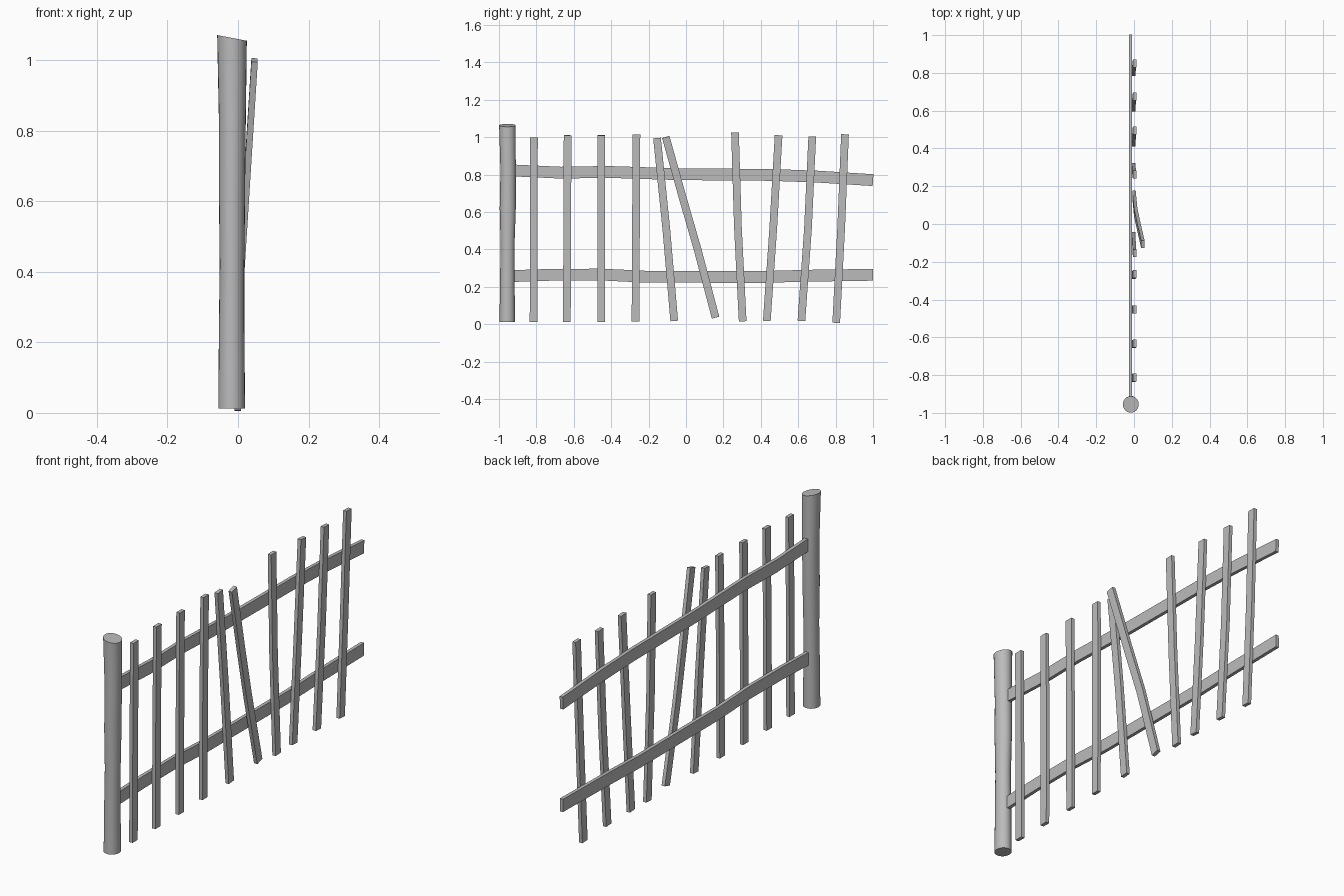
import bpy
import bmesh
import math
from mathutils import Vector

if "Cube" in bpy.data.objects:
    bpy.data.objects.remove(bpy.data.objects["Cube"], do_unlink=True)

# One weathered grey for the whole fence
wood = bpy.data.materials.new("weathered_grey")
wood.use_nodes = True
GREY = (0.5, 0.5, 0.5, 1)
wood.diffuse_color = GREY
wood.node_tree.nodes["Principled BSDF"].inputs["Base Color"].default_value = GREY


def loft(name, rings, smooth=False):
    """Skin a list of equal-sized rings and cap both ends."""
    bm = bmesh.new()
    loops = [[bm.verts.new(p) for p in ring] for ring in rings]
    for a, b in zip(loops, loops[1:]):
        for i in range(len(a)):
            j = (i + 1) % len(a)
            bm.faces.new((a[i], a[j], b[j], b[i]))
    bm.faces.new(loops[0])
    bm.faces.new(loops[-1])
    bmesh.ops.recalc_face_normals(bm, faces=bm.faces)
    mesh = bpy.data.meshes.new(name)
    bm.to_mesh(mesh)
    bm.free()
    mesh.materials.append(wood)
    obj = bpy.data.objects.new(name, mesh)
    bpy.context.collection.objects.link(obj)
    if smooth:
        bpy.ops.object.select_all(action="DESELECT")
        obj.select_set(True)
        bpy.context.view_layer.objects.active = obj
        bpy.ops.object.shade_smooth_by_angle(angle=math.radians(40))
    return obj


def plank(name, path, width, depth):
    """Rectangular board following a path in the YZ plane, leaning freely in X."""
    pts = [Vector(p) for p in path]
    rings = []
    for i, p in enumerate(pts):
        along = pts[min(i + 1, len(pts) - 1)] - pts[max(i - 1, 0)]
        side = Vector((0, -along.z, along.y)).normalized() * width / 2
        out = side.cross(along).normalized() * depth / 2
        rings.append([p + side + out, p - side + out, p - side - out, p + side - out])
    return loft(name, rings)


# Round post: height, centre x, centre y, x radius, y radius
POST = [(0.012, -0.018, -0.956, 0.038, 0.041), (0.25, -0.018, -0.955, 0.036, 0.039),
        (0.42, -0.017, -0.954, 0.035, 0.037), (0.62, -0.017, -0.953, 0.037, 0.043),
        (0.82, -0.016, -0.951, 0.038, 0.041), (1.063, -0.017, -0.955, 0.042, 0.044)]
SIDES = 24
post_rings = []
for z, cx, cy, rx, ry in POST:
    ring = []
    for k in range(SIDES):
        a = math.tau * k / SIDES
        slope = -0.008 * math.cos(a) if z > 1 else 0  # slanted saw cut on top
        ring.append((cx + rx * math.cos(a), cy + ry * math.sin(a), z + slope))
    post_rings.append(ring)
loft("post", post_rings, smooth=True)

# Two sagging rails, given as (y, z)
RAILS = {
    "upper_rail": [(-0.93, 0.822), (-0.67, 0.81), (-0.42, 0.814), (-0.05, 0.802),
                   (0.45, 0.798), (0.7, 0.789), (1.0, 0.77)],
    "lower_rail": [(-0.93, 0.257), (-0.72, 0.264), (-0.45, 0.265), (-0.22, 0.254),
                   (0.4, 0.252), (0.65, 0.259), (1.0, 0.264)],
}
for name, path in RAILS.items():
    plank(name, [(-0.019, y, z) for y, z in path], 0.063, 0.017)

# Upright pickets: bottom y, z, top y, z, bow of the middle in y
PICKETS = [
    (-0.815, 0.012, -0.813, 0.998, 0.0), (-0.637, 0.012, -0.633, 1.010, 0.0),
    (-0.453, 0.012, -0.453, 1.010, 0.0), (-0.270, 0.015, -0.265, 1.015, 0.0),
    (-0.063, 0.017, -0.155, 0.995, 0.004), (0.303, 0.015, 0.262, 1.025, -0.005),
    (0.432, 0.017, 0.495, 1.010, 0.003), (0.617, 0.017, 0.675, 1.003, 0.006),
    (0.803, 0.007, 0.850, 1.015, 0.003),
]
for n, (y0, z0, y1, z1, bow) in enumerate(PICKETS, 1):
    mid = (0, (y0 + y1) / 2 + bow, (z0 + z1) / 2)
    plank(f"picket_{n}", [(-0.001, y0, z0), mid, (0.003, y1, z1)], 0.041, 0.018)

# Loose picket that tips sideways and out from the rails
plank("loose_picket", [(0.0, 0.158, 0.035), (0.009, 0.062, 0.4),
                       (0.026, -0.016, 0.67), (0.047, -0.108, 1.0)], 0.041, 0.018)
